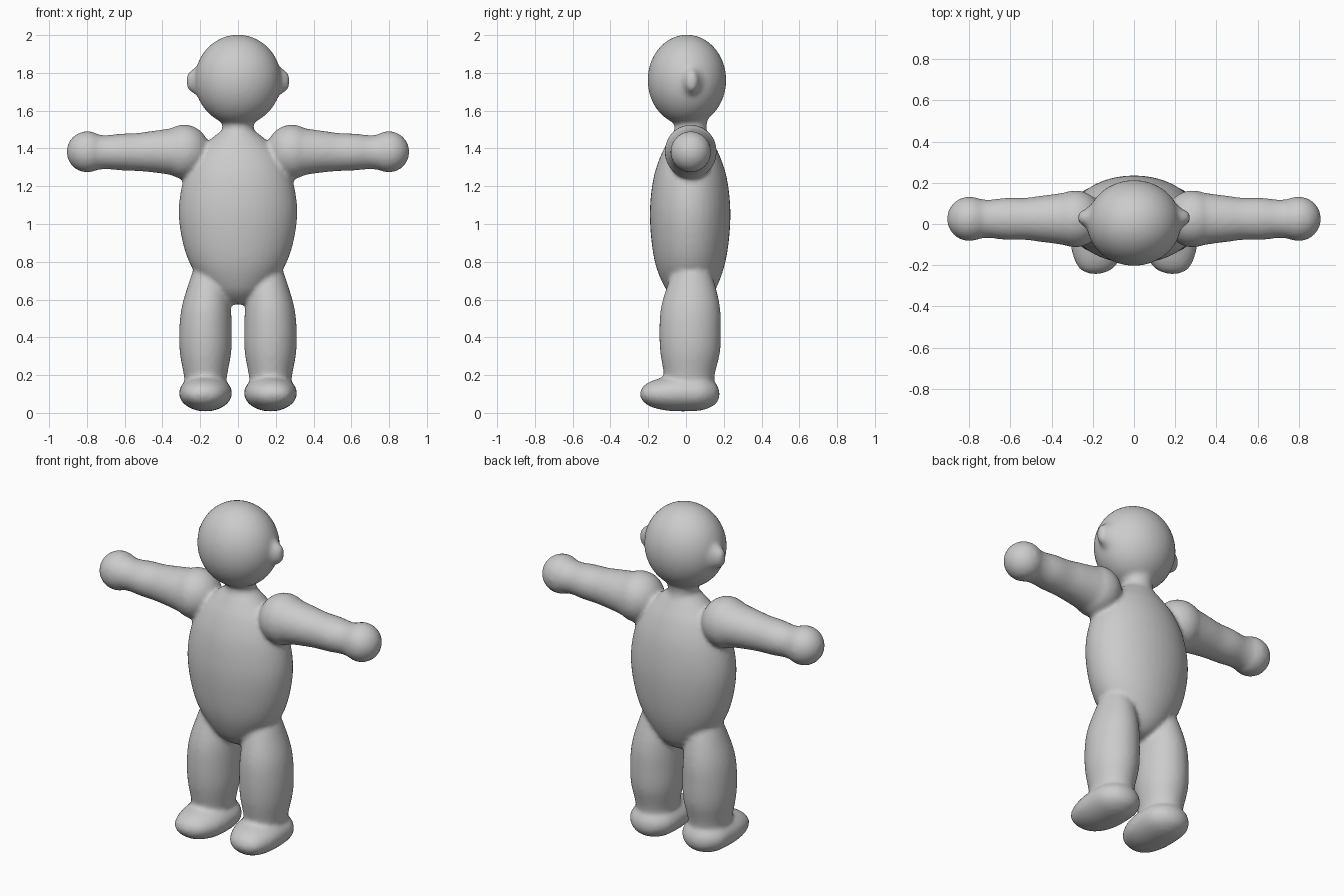
import bpy, bmesh, math
from mathutils import Vector

if "Cube" in bpy.data.objects:
    bpy.data.objects.remove(bpy.data.objects["Cube"])

parts = []


def add_object(name, bm):
    bmesh.ops.recalc_face_normals(bm, faces=bm.faces)
    mesh = bpy.data.meshes.new(name)
    bm.to_mesh(mesh)
    bm.free()
    ob = bpy.data.objects.new(name, mesh)
    bpy.context.collection.objects.link(ob)
    parts.append(ob)


def ball(name, centre, radii):
    bm = bmesh.new()
    bmesh.ops.create_uvsphere(bm, u_segments=48, v_segments=32, radius=1)
    for v in bm.verts:
        v.co = Vector([c + r * p for c, r, p in zip(centre, radii, v.co)])
    add_object(name, bm)


def spline(rows, steps=6):
    """Catmull-Rom through rows of numbers."""
    out = []
    for i in range(len(rows) - 1):
        a, b = rows[max(i - 1, 0)], rows[i]
        c, d = rows[i + 1], rows[min(i + 2, len(rows) - 1)]
        for k in range(steps):
            t = k / steps
            out.append([0.5 * (2 * q + (r - p) * t + (2 * p - 5 * q + 4 * r - s) * t * t
                        + (3 * q - p - 3 * r + s) * t ** 3) for p, q, r, s in zip(a, b, c, d)])
    return out + [list(rows[-1])]


def loft(name, axis, rows, side=1, n=40):
    """Rows: position along axis, then centre u, v and radius u, v."""
    bm = bmesh.new()
    rings = []
    for t, cu, cv, ru, rv in spline(rows):
        ring = []
        for k in range(n):
            a = 2 * math.pi * k / n
            u, v = cu + max(ru, .003) * math.cos(a), cv + max(rv, .003) * math.sin(a)
            x, y, z = {'X': (t, u, v), 'Y': (u, t, v), 'Z': (u, v, t)}[axis]
            ring.append(bm.verts.new((side * x, y, z)))
        rings.append(ring)
    for a, b in zip(rings, rings[1:]):
        for k in range(n):
            bm.faces.new((a[k], a[(k + 1) % n], b[(k + 1) % n], b[k]))
    bm.faces.new(rings[0])
    bm.faces.new(rings[-1])
    add_object(name, bm)


# Torso, neck and head
loft("torso", 'Z', [
    (.575, 0, .03, .04, .04), (.60, 0, .03, .095, .085), (.66, 0, .025, .165, .135),
    (.78, 0, .022, .25, .182), (.92, 0, .022, .297, .206), (1.08, 0, .022, .314, .213),
    (1.24, 0, .022, .287, .195), (1.36, 0, .022, .23, .157), (1.44, 0, .022, .155, .115),
    (1.50, 0, .022, .08, .08)])
loft("neck", 'Z', [(1.40, 0, .024, .12, .11), (1.48, 0, .024, .09, .09),
                   (1.53, 0, .024, .085, .086), (1.62, 0, .02, .12, .11)])
ball("head", (0, .005, 1.762), (.229, .208, .240))

for s in (1, -1):
    # Ears
    loft("ear", 'X', [(.15, .025, 1.757, .09, .10), (.205, .025, 1.757, .07, .085),
                      (.235, .028, 1.757, .045, .065), (.26, .03, 1.757, .03, .048),
                      (.272, .03, 1.757, .015, .025)], s)
    # Arms with gentle bulges, ending in round hands
    ball("shoulder", (s * .285, .025, 1.383), (.135, .138, .143))
    loft("arm", 'X', [(.28, .025, 1.383, .139, .143), (.36, .025, 1.383, .124, .123),
                      (.45, .025, 1.383, .112, .110), (.53, .025, 1.381, .102, .101),
                      (.62, .025, 1.381, .102, .097), (.71, .025, 1.380, .093, .090),
                      (.80, .025, 1.381, .105, .105)], s)
    ball("hand", (s * .798, .025, 1.382), (.109, .108, .109))
    # Legs
    loft("leg", 'Z', [(.08, .172, .02, .10, .12), (.2, .172, .018, .115, .134),
                      (.32, .172, .022, .136, .158), (.44, .172, .022, .139, .163),
                      (.56, .168, .024, .130, .156), (.68, .158, .028, .105, .125),
                      (.78, .148, .03, .078, .085), (.85, .14, .03, .03, .04)], s)
    # Feet
    loft("foot", 'Y', [(-.243, .187, .10, .02, .01), (-.225, .185, .10, .07, .042),
                       (-.18, .180, .10, .107, .070), (-.10, .174, .102, .134, .090),
                       (0, .172, .105, .140, .097), (.09, .172, .105, .130, .090),
                       (.15, .172, .103, .085, .062), (.172, .172, .10, .04, .03),
                       (.178, .172, .10, .01, .01)], s)

# Fuse all parts into one soft body
bpy.ops.object.select_all(action='DESELECT')
for ob in parts:
    ob.select_set(True)
bpy.context.view_layer.objects.active = parts[0]
bpy.ops.object.join()
body = bpy.context.view_layer.objects.active
body.name = "figure_body"
fuse = body.modifiers.new("fuse", 'REMESH')
fuse.mode = 'VOXEL'
fuse.voxel_size = .012
fuse.use_smooth_shade = True
soft = body.modifiers.new("soften", 'SMOOTH')
soft.factor = .5
soft.iterations = 8
bpy.ops.object.shade_smooth()
